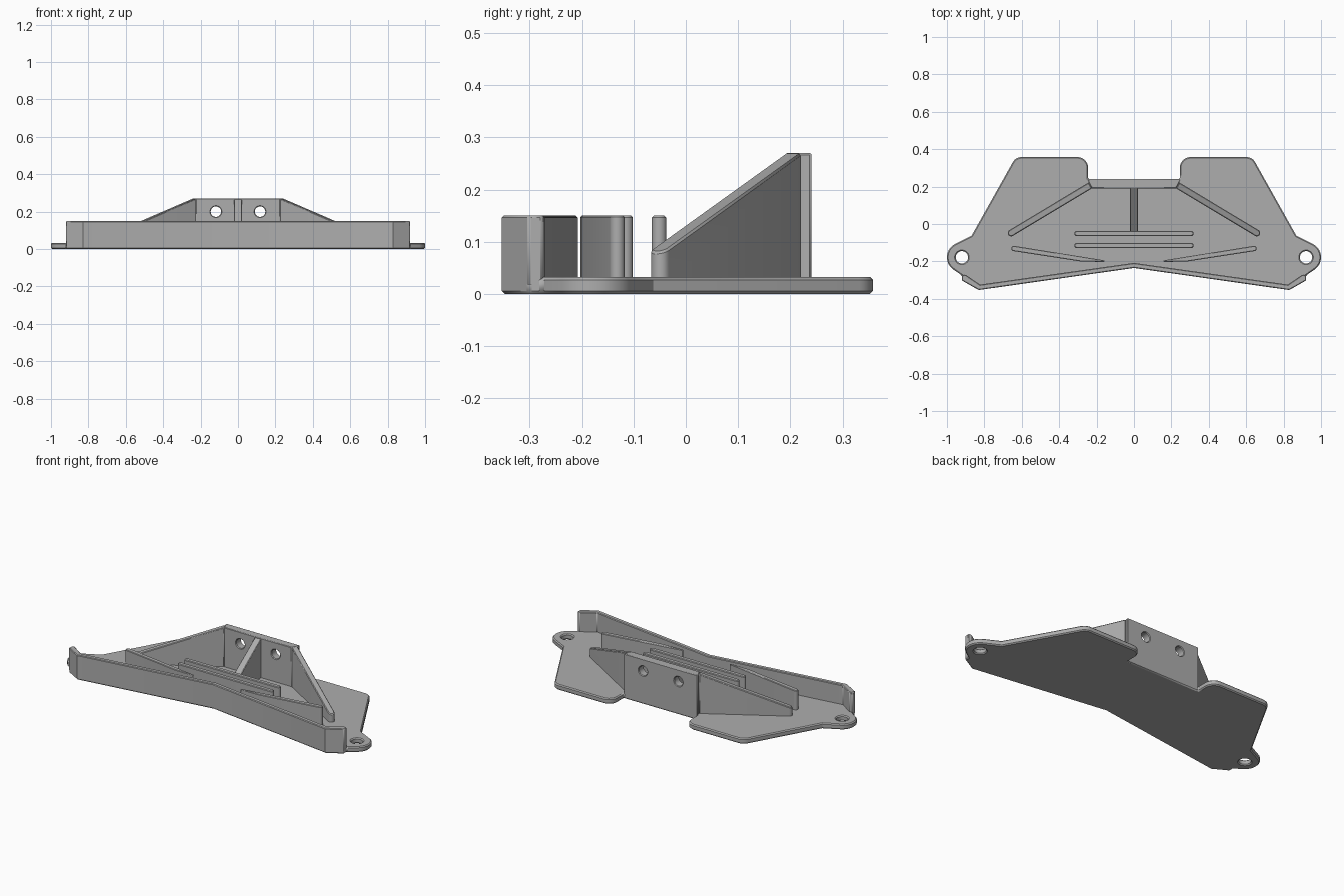
import bpy, bmesh
from math import radians, cos, sin, atan2, pi
from mathutils import Vector

if "Cube" in bpy.data.objects:
    bpy.data.objects.remove(bpy.data.objects["Cube"])

grey = bpy.data.materials.new("plain grey")
grey.use_nodes = True
colour = (0.42, 0.42, 0.42, 1)
grey.diffuse_color = colour
grey.node_tree.nodes["Principled BSDF"].inputs["Base Color"].default_value = colour

PLATE_TOP, WALL_TOP, BRACKET_TOP = 0.033, 0.15, 0.27
SUNK = 0.015  # height inside the plate where upright parts start


def arc(cx, cy, r, a0, a1, n=10):
    return [(cx + r * cos(radians(a0 + (a1 - a0) * i / n)),
             cy + r * sin(radians(a0 + (a1 - a0) * i / n))) for i in range(n + 1)]


def mirrored(half):
    """Close a half outline by adding its reflection, skipping points on the axis."""
    return half + [(-x, y) for x, y in reversed(half) if abs(x) > 1e-6]


def capsule(p, q, r, round_start=True):
    a = math_deg = atan2(q[1] - p[1], q[0] - p[0]) * 180 / pi
    start = arc(*p, r, a + 90, a + 270, 10 if round_start else 1)
    return arc(*q, r, a - 90, a + 90) + start


def finish(ob, bevel, mirror):
    bpy.ops.object.select_all(action='DESELECT')
    ob.select_set(True)
    bpy.context.view_layer.objects.active = ob
    if bevel:
        m = ob.modifiers.new("edges", 'BEVEL')
        m.width, m.segments, m.limit_method = bevel, 1, 'ANGLE'
        m.angle_limit = radians(40)
        m.use_clamp_overlap = False
    if mirror:
        ob.modifiers.new("mirror", 'MIRROR').use_clip = False
    bpy.ops.object.shade_smooth_by_angle(angle=radians(25))


def prism(name, outline, z0, top, bevel=0.004, mirror=False, holes=()):
    """Extrude an outline up to a height or to a sloping height function."""
    height = top if callable(top) else (lambda x, y: top)
    bm = bmesh.new()
    low = [bm.verts.new((x, y, z0)) for x, y in outline]
    high = [bm.verts.new((x, y, height(x, y))) for x, y in outline]
    bm.faces.new(low)
    bm.faces.new(high)
    for i in range(len(low)):
        j = (i + 1) % len(low)
        bm.faces.new((low[i], low[j], high[j], high[i]))
    bmesh.ops.recalc_face_normals(bm, faces=bm.faces)
    mesh = bpy.data.meshes.new(name)
    bm.to_mesh(mesh)
    bm.free()
    mesh.materials.append(grey)
    ob = bpy.data.objects.new(name, mesh)
    bpy.context.collection.objects.link(ob)
    for place, radius, tilt in holes:
        drill(ob, place, radius, tilt)
    finish(ob, bevel, mirror)
    return ob


def drill(ob, place, radius, tilt):
    bpy.ops.mesh.primitive_cylinder_add(vertices=32, radius=radius, depth=0.3,
                                        location=place, rotation=(tilt, 0, 0))
    cutter = bpy.context.object
    cutter.hide_render = True
    m = ob.modifiers.new("hole", 'BOOLEAN')
    m.operation, m.object, m.solver = 'DIFFERENCE', cutter, 'EXACT'
    bpy.context.view_layer.objects.active = ob
    bpy.ops.object.modifier_apply(modifier=m.name)
    bpy.data.objects.remove(cutter)


# Base plate with screw ears and two rounded rear tabs
front_edge = [(0, -0.235), (0.83, -0.353), (0.92, -0.302), (0.92, -0.275)]
half = (front_edge + arc(0.92, -0.178, 0.08, -50, 60, 14) + [(0.868, -0.062)]
        + arc(0.602, 0.306, 0.052, 30, 90, 6) + arc(0.303, 0.3, 0.058, 90, 180)
        + [(0.245, 0.24)])
prism("base_plate", mirrored(half), 0, PLATE_TOP, 0.006,
      holes=[((s * 0.92, -0.178, 0), 0.033, 0) for s in (-1, 1)])

# Front wall following the shallow V of the front edge
inner_edge = [(0.902, -0.27), (0.823, -0.324), (0, -0.208)]
right_side = front_edge + inner_edge
wall = right_side[:-1] + [(0, -0.208)]
left_side = [(-x, y) for x, y in reversed(right_side[1:-1])]
prism("front_wall", wall + left_side, SUNK, WALL_TOP)

# Two straight ribs and a pair of tapering diagonal ribs
for name, y in (("rear_rib", -0.051), ("middle_rib", -0.115)):
    prism(name, capsule((-0.305, y), (0.305, y), 0.014), SUNK, WALL_TOP)
taper = [(0.16, -0.203), (0.285, -0.2)] + arc(0.642, -0.131, 0.014, -82, 98) + [(0.155, -0.195)]
prism("diagonal_rib", taper, SUNK, WALL_TOP, 0.003, mirror=True)

# Raised bracket: drilled back wall
back = [(0.225, 0.19), (0.243, 0.222), (0.246, 0.24)]
prism("bracket_back", mirrored(back), SUNK, BRACKET_TOP,
      holes=[((s * 0.118, 0.215, 0.2), 0.028, pi / 2) for s in (-1, 1)])

# Bracket wings sloping down along their length
wing_start, wing_end = Vector((0.234, 0.206)), Vector((0.657, -0.048))
along = (wing_end - wing_start).normalized()


def wing_height(x, y):
    return BRACKET_TOP - 0.37 * (Vector((x, y)) - wing_start).dot(along)


prism("bracket_wing", capsule(wing_start, wing_end, 0.018, False), SUNK,
      wing_height, mirror=True)

# Central sloping gusset
gusset = [(-0.021, -0.045), (0.021, -0.045), (0.021, 0.192), (-0.021, 0.192)]
prism("bracket_gusset", gusset, SUNK, lambda x, y: 0.266 + 0.72 * (y - 0.192), 0.003)
